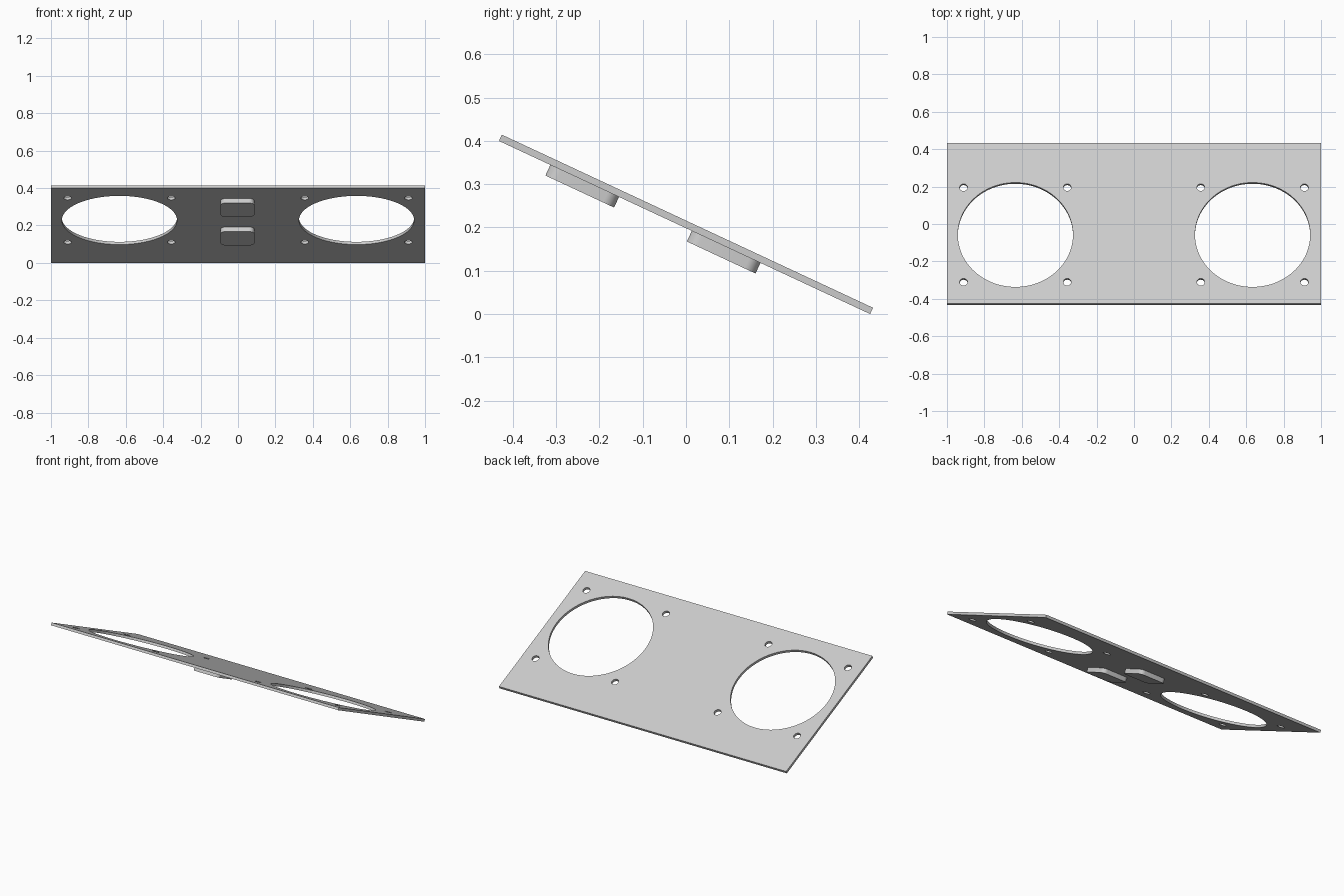
import bpy, bmesh, math
from mathutils import Matrix

if "Cube" in bpy.data.objects:
    bpy.data.objects.remove(bpy.data.objects["Cube"])

TILT = math.radians(25)
LENGTH, THICK = 0.946, 0.016
HEIGHT = LENGTH * math.sin(TILT) + THICK * math.cos(TILT)
PLACE = Matrix.Translation((0, 0, HEIGHT / 2)) @ Matrix.Rotation(-TILT, 4, 'X')

grey = bpy.data.materials.new("light_grey")
grey.diffuse_color = (0.6, 0.6, 0.6, 1)
grey.use_nodes = True
grey.node_tree.nodes["Principled BSDF"].inputs["Base Color"].default_value = grey.diffuse_color


def make_object(name, bm):
    bmesh.ops.recalc_face_normals(bm, faces=bm.faces)
    mesh = bpy.data.meshes.new(name)
    bm.to_mesh(mesh)
    bm.free()
    mesh.materials.append(grey)
    obj = bpy.data.objects.new(name, mesh)
    bpy.context.collection.objects.link(obj)
    obj.matrix_world = PLACE
    return obj


def select_only(obj):
    bpy.ops.object.select_all(action='DESELECT')
    obj.select_set(True)
    bpy.context.view_layer.objects.active = obj


def add_box(bm, x, y, z, sx, sy, sz):
    m = Matrix.Translation((x, y, z)) @ Matrix.Diagonal((sx, sy, sz, 1))
    bmesh.ops.create_cube(bm, size=1, matrix=m)


def add_drill(bm, x, y, radius, segments):
    bmesh.ops.create_cone(bm, cap_ends=True, segments=segments, radius1=radius,
                          radius2=radius, depth=0.1,
                          matrix=Matrix.Translation((x, y, 0)))


# Tilted mounting panel
bm = bmesh.new()
add_box(bm, 0, 0, 0, 2, LENGTH, THICK)
panel = make_object("panel", bm)

# Two large round openings, each with four screw holes
bm = bmesh.new()
HOLE_Y = -0.067
for side in (-1, 1):
    cx = side * 0.634
    add_drill(bm, cx, HOLE_Y, 0.308, 96)
    for dx in (-0.277, 0.277):
        for dy in (-0.279, 0.279):
            add_drill(bm, cx + dx, HOLE_Y + dy, 0.021, 32)
cutter = make_object("hole_cutter", bm)
cutter.hide_render = True

bpy.context.view_layer.update()
cut = panel.modifiers.new("holes", 'BOOLEAN')
cut.operation = 'DIFFERENCE'
cut.solver = 'EXACT'
cut.object = cutter
select_only(panel)
bpy.ops.object.modifier_apply(modifier=cut.name)
bpy.data.objects.remove(cutter)
bpy.ops.object.shade_smooth_by_angle(angle=math.radians(30))

# Two rounded blocks under the panel
DEPTH = 0.027
for name, y in (("upper_block", -0.2545), ("lower_block", 0.106)):
    bm = bmesh.new()
    add_box(bm, -0.003, y, -THICK / 2 - DEPTH / 2, 0.18, 0.175, DEPTH)
    corners = [e for e in bm.edges
               if abs(e.verts[0].co.z - e.verts[1].co.z) > DEPTH / 2]
    bmesh.ops.bevel(bm, geom=corners, offset=0.028, segments=8, profile=0.5,
                    affect='EDGES')
    block = make_object(name, bm)
    select_only(block)
    bpy.ops.object.shade_smooth_by_angle(angle=math.radians(30))
